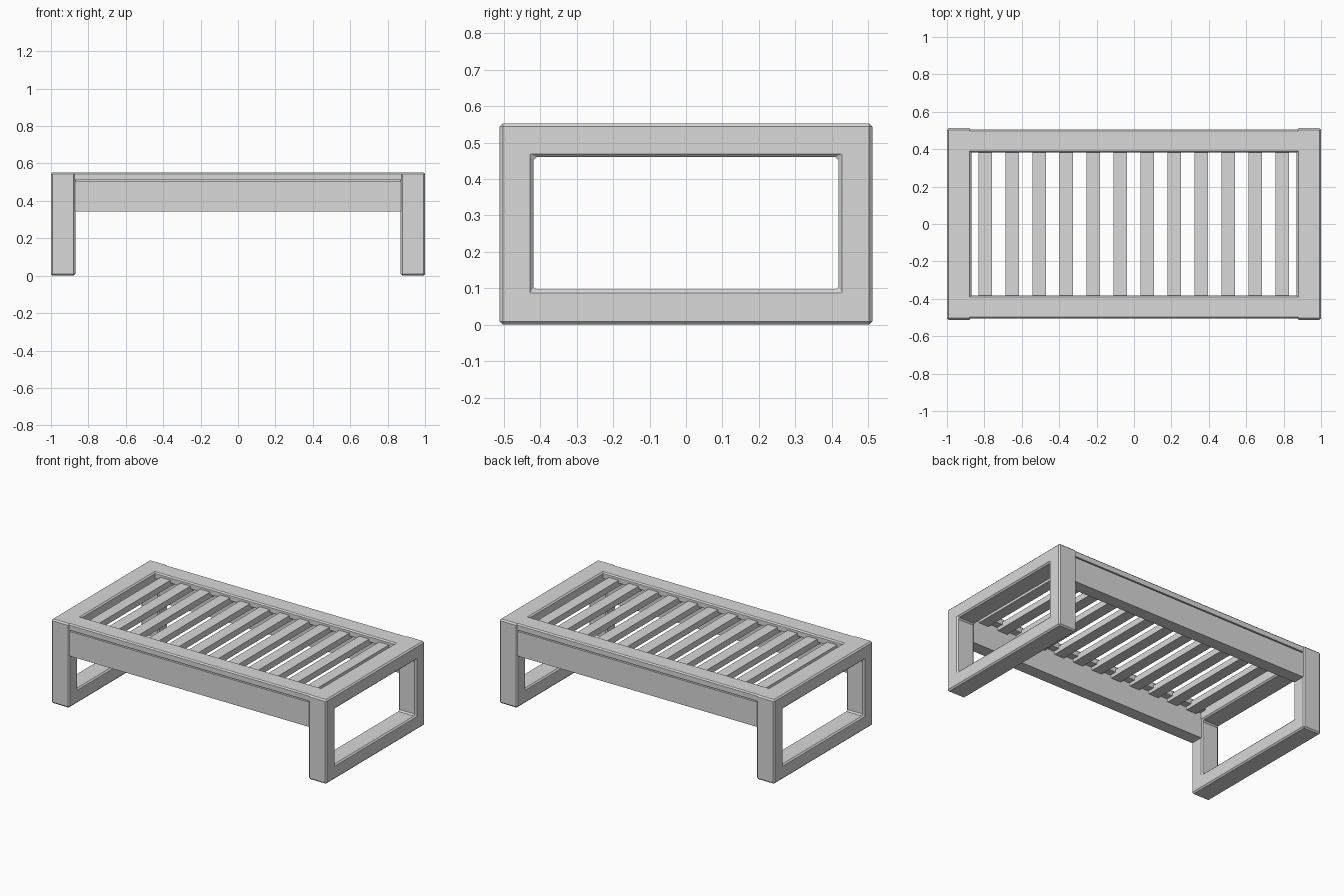
import bpy
import bmesh

cube = bpy.data.objects.get("Cube")
if cube:
    bpy.data.objects.remove(cube, do_unlink=True)

grey = bpy.data.materials.new("light grey")
grey.use_nodes = True
colour = (0.69, 0.69, 0.69, 1)
grey.diffuse_color = colour
grey.node_tree.nodes["Principled BSDF"].inputs["Base Color"].default_value = colour


def finish(name, bm, bevel):
    """Turn a bmesh into an object with chamfered edges."""
    bmesh.ops.recalc_face_normals(bm, faces=bm.faces)
    mesh = bpy.data.meshes.new(name)
    bm.to_mesh(mesh)
    bm.free()
    mesh.materials.append(grey)
    obj = bpy.data.objects.new(name, mesh)
    bpy.context.collection.objects.link(obj)
    if bevel:
        mod = obj.modifiers.new("chamfer", 'BEVEL')
        mod.width = bevel
        mod.segments = 1
    return obj


def box(name, x, y, z, top_chamfer=0):
    """Box between the given (low, high) limits, optionally chamfered on top."""
    bm = bmesh.new()
    bmesh.ops.create_cube(bm, size=1)
    for v in bm.verts:
        v.co = [lim[0] if c < 0 else lim[1] for c, lim in zip(v.co, (x, y, z))]
    if top_chamfer:
        middle = sum(z) / 2
        edges = [e for e in bm.edges if all(v.co.z > middle for v in e.verts)
                 and e.verts[0].co.x != e.verts[1].co.x]
        bmesh.ops.bevel(bm, geom=edges, offset=top_chamfer, segments=1,
                        affect='EDGES')
    return finish(name, bm, 0)


def end_frame(name, x0, x1):
    """Closed rectangular leg loop, extruded along x."""
    bm = bmesh.new()

    def ring(x, half, low, high):
        corners = ((-half, low), (half, low), (half, high), (-half, high))
        return [bm.verts.new((x, y, z)) for y, z in corners]

    outer = [ring(x, 0.512, 0, 0.553) for x in (x0, x1)]
    inner = [ring(x, 0.419, 0.096, 0.46) for x in (x0, x1)]
    for a, b in ((outer[0], inner[0]), (outer[1], inner[1]),
                 (outer[0], outer[1]), (inner[0], inner[1])):
        for i in range(4):
            j = (i + 1) % 4
            bm.faces.new((a[i], a[j], b[j], b[i]))
    return finish(name, bm, 0.009)


# Leg loops at both ends
end_frame("left_leg_frame", 0.87, 1.0)
end_frame("right_leg_frame", -1.0, -0.87)

# Long sides: top rail let into the leg loops, shadow gap and apron
for side, s in (("front", -1), ("back", 1)):
    def span(a, b):
        return sorted((s * a, s * b))
    length = (-0.872, 0.872)
    box(side + "_top_rail", (-0.882, 0.882), span(0.383, 0.506),
        (0.512, 0.5528), 0.008)
    box(side + "_gap_filler", length, span(0.43, 0.49), (0.49, 0.52))
    box(side + "_apron", length, span(0.425, 0.506), (0.342, 0.504))

# Slats across the seat
for i in range(12):
    x = -0.795 + i * 0.1444
    box(f"slat_{i + 1}", (x - 0.036, x + 0.036), (-0.43, 0.43), (0.49, 0.53))
